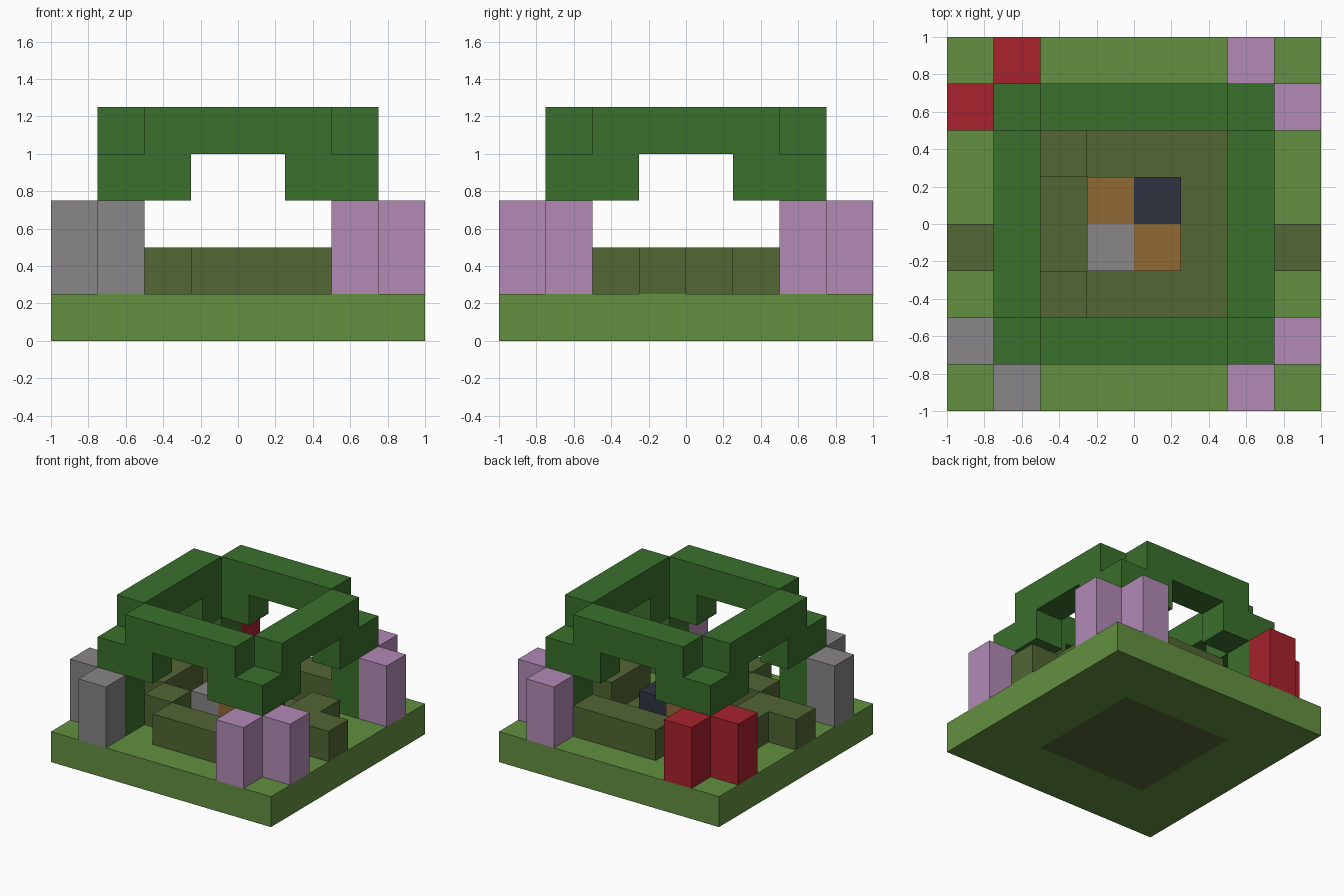
import bpy
import bmesh
from mathutils import Matrix, Vector
from math import radians

cube = bpy.data.objects.get("Cube")
if cube:
    bpy.data.objects.remove(cube, do_unlink=True)

CELL = 0.25  # all parts sit on an 8 x 8 grid of cells


def material(name, rgb):
    linear = [(c / 255 / 12.92) if c < 11 else ((c / 255 + 0.055) / 1.055) ** 2.4 for c in rgb]
    mat = bpy.data.materials.new(name)
    mat.use_nodes = True
    mat.diffuse_color = (*linear, 1)
    mat.node_tree.nodes["Principled BSDF"].inputs["Base Color"].default_value = (*linear, 1)
    return mat


grass = material("grass_green", (98, 144, 64))
leaf = material("leaf_green", (58, 112, 44))
olive = material("olive", (82, 102, 52))
brown = material("brown", (144, 106, 52))
navy = material("navy", (45, 52, 64))
grey = material("grey", (136, 134, 135))
red = material("red", (168, 34, 44))
lilac = material("lilac", (178, 138, 182))


def blocks(name, mat, boxes, turns=1):
    """Boxes given as low and high corner in cells from the centre, repeated by quarter turns."""
    bm = bmesh.new()
    for low, high in boxes:
        low, high = Vector(low) * CELL, Vector(high) * CELL
        for turn in range(turns):
            m = (Matrix.Rotation(radians(90 * turn), 4, 'Z')
                 @ Matrix.Translation((low + high) / 2)
                 @ Matrix.Diagonal((*(high - low), 1)))
            bmesh.ops.create_cube(bm, size=1, matrix=m)
    mesh = bpy.data.meshes.new(name)
    bm.to_mesh(mesh)
    bm.free()
    mesh.materials.append(mat)
    obj = bpy.data.objects.new(name, mesh)
    bpy.context.collection.objects.link(obj)
    return obj


# Ground: grass border around an olive floor
blocks("grass_border", grass, [((-4, -4, 0), (2, -2, 1))], turns=4)
blocks("inner_floor", olive, [((-2, -2, 0), (2, 2, 1))])

# Leafy frame: corner trunks, arms beside them, and top beams
blocks("corner_trunks", leaf, [((-3, -3, 1), (-2, -2, 4))], turns=4)
blocks("frame_arms", leaf, [((-2, -3, 3), (-1, -2, 4)), ((1, -3, 3), (2, -2, 4))], turns=4)
blocks("top_beams", leaf, [((-2, -3, 4), (2, -2, 5))], turns=4)

# Pairs of posts hugging each trunk
for name, mat, sx, sy in (("front_left", lilac, 1, -1), ("back_left", lilac, 1, 1),
                          ("front_right", grey, -1, -1), ("back_right", red, -1, 1)):
    for part, x, y in (("side", 3.5, 2.5), ("end", 2.5, 3.5)):
        cx, cy = sx * x, sy * y
        blocks(f"{name}_{part}_post", mat,
               [((cx - 0.5, cy - 0.5, 1), (cx + 0.5, cy + 0.5, 3))])

# Low walls with steps leading out at both sides
blocks("front_wall", olive, [((-1, -3, 1), (2, -2, 2))])
blocks("back_wall", olive, [((-1, 2, 1), (2, 3, 2))])
blocks("side_walls", olive, [((-3, -1, 1), (-2, 1, 2)), ((2, -1, 1), (3, 1, 2))])
blocks("side_steps", olive, [((-4, -1, 1), (-3, 0, 2)), ((3, -1, 1), (4, 0, 2))])
blocks("inner_corner_blocks", olive, [((-2, -2, 1), (-1, -1, 2)), ((-2, 1, 1), (-1, 2, 2))])

# Four centre blocks
for name, mat, x, y in (("grey_centre", grey, -1, -1), ("navy_centre", navy, 0, 0),
                        ("brown_front_centre", brown, 0, -1), ("brown_back_centre", brown, -1, 0)):
    blocks(name, mat, [((x, y, 1), (x + 1, y + 1, 2))])
